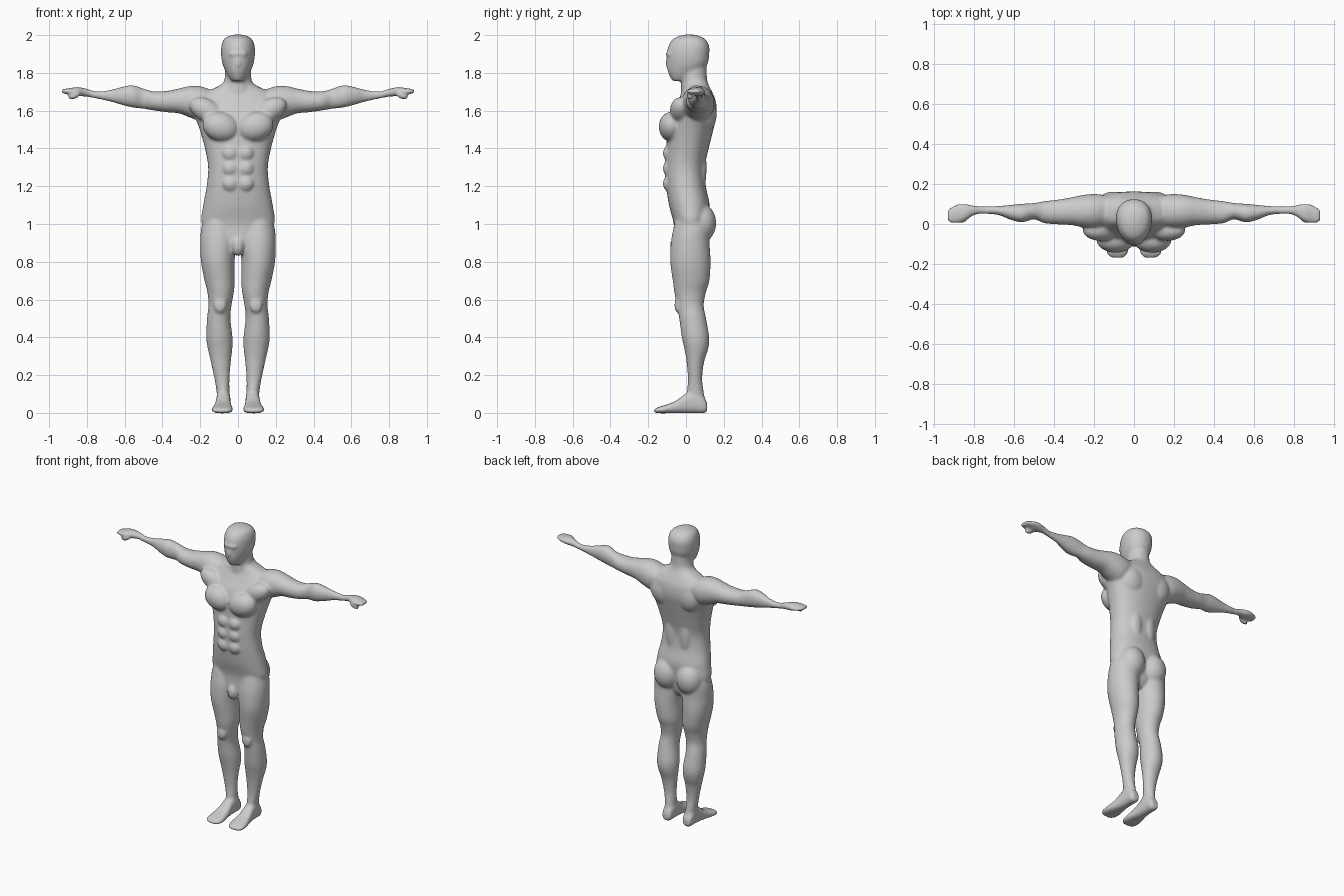
import bpy, bmesh, math
from mathutils import Matrix, Vector

bm = bmesh.new()
# where (t, a, b) go for each loft axis
ORDER = {'x': lambda t, a, b: (t, a, b),
         'y': lambda t, a, b: (a, t, b),
         'z': lambda t, a, b: (a, b, t)}


def spline(rows, steps=5):
    """Smoothly resample rows of cross-section numbers."""
    out = []
    n = len(rows)
    for i in range(n - 1):
        p0, p1, p2, p3 = (rows[max(0, min(n - 1, i + k))] for k in (-1, 0, 1, 2))
        for s in range(steps):
            u = s / steps
            out.append([0.5 * (2 * b + (c - a) * u + (2 * a - 5 * b + 4 * c - d) * u * u
                               + (3 * b - a - 3 * c + d) * u ** 3)
                        for a, b, c, d in zip(p0, p1, p2, p3)])
    out.append(list(rows[-1]))
    return out


def loft(axis, rows, side=1, power=2.0, taper=0.0, segs=40):
    """Closed tube; each row is (position, a_min, a_max, b_min, b_max)."""
    rings = []
    for t, a0, a1, b0, b1 in spline(rows):
        ring = []
        for k in range(segs):
            w = 2 * math.pi * k / segs
            c, s = math.cos(w), math.sin(w)
            c = math.copysign(abs(c) ** (2 / power), c)
            s = math.copysign(abs(s) ** (2 / power), s)
            c *= 1 + taper * s
            p = ORDER[axis](t, (a0 + a1) / 2 + c * (a1 - a0) / 2,
                            (b0 + b1) / 2 + s * (b1 - b0) / 2)
            ring.append(bm.verts.new((p[0] * side, p[1], p[2])))
        rings.append(ring)
    for r, q in zip(rings, rings[1:]):
        for k in range(segs):
            j = (k + 1) % segs
            bm.faces.new((r[k], r[j], q[j], q[k]))
    bm.faces.new(rings[0])
    bm.faces.new(rings[-1])


def blob(center, radii, side=1, tilt=0.0):
    """Ellipsoid muscle, tilted in the front plane."""
    c = Vector((center[0] * side, center[1], center[2]))
    m = (Matrix.Translation(c) @ Matrix.Rotation(tilt * side, 4, 'Y')
         @ Matrix.Diagonal((*radii, 1)))
    bmesh.ops.create_uvsphere(bm, u_segments=28, v_segments=18, radius=1, matrix=m)


# torso: height, left, right, front, back
torso = [(z, -w, w, f, b) for z, w, f, b in (
    (0.86, 0.06, -0.055, 0.07), (0.91, 0.13, -0.065, 0.10), (1.0, 0.192, -0.065, 0.115),
    (1.1, 0.184, -0.09, 0.125), (1.2, 0.166, -0.105, 0.105), (1.3, 0.158, -0.11, 0.10),
    (1.4, 0.175, -0.105, 0.12), (1.5, 0.203, -0.10, 0.145), (1.58, 0.23, -0.085, 0.162),
    (1.65, 0.23, -0.045, 0.158), (1.70, 0.165, -0.02, 0.138), (1.735, 0.095, -0.015, 0.12),
    (1.77, 0.06, -0.01, 0.11))]
loft('z', torso, power=2.25)

# neck and head
loft('z', [(1.66, -0.08, 0.08, -0.03, 0.12), (1.75, -0.074, 0.074, -0.025, 0.113),
           (1.80, -0.068, 0.068, -0.03, 0.11), (1.88, -0.07, 0.07, -0.03, 0.11)])
loft('z', [(1.757, -0.03, 0.03, -0.07, -0.005), (1.775, -0.046, 0.046, -0.083, 0.03),
           (1.81, -0.066, 0.066, -0.097, 0.085), (1.85, -0.082, 0.082, -0.101, 0.115),
           (1.90, -0.089, 0.089, -0.101, 0.123), (1.945, -0.087, 0.087, -0.092, 0.122),
           (1.98, -0.072, 0.072, -0.068, 0.10), (1.997, -0.043, 0.043, -0.03, 0.065),
           (2.003, -0.015, 0.015, 0.0, 0.035)], taper=0.12, power=2.1)
blob((0, -0.094, 1.852), (0.014, 0.015, 0.028))        # nose
blob((0, -0.089, 1.90), (0.05, 0.018, 0.014))          # brow
blob((0, -0.045, 0.885), (0.036, 0.04, 0.055))         # groin

# arm: distance out, front, back, bottom, top
arm = [(0.12, 0.00, 0.14, 1.58, 1.70), (0.19, -0.022, 0.15, 1.545, 1.727),
       (0.25, -0.018, 0.146, 1.562, 1.731), (0.31, -0.006, 0.134, 1.585, 1.718),
       (0.38, -0.002, 0.122, 1.592, 1.704), (0.45, 0.004, 0.114, 1.602, 1.703),
       (0.50, 0.024, 0.105, 1.61, 1.717), (0.56, 0.008, 0.101, 1.617, 1.735),
       (0.62, 0.022, 0.095, 1.632, 1.724), (0.68, 0.045, 0.09, 1.649, 1.709),
       (0.75, 0.05, 0.088, 1.664, 1.702), (0.80, 0.044, 0.092, 1.674, 1.716),
       (0.85, 0.012, 0.101, 1.677, 1.725), (0.89, 0.004, 0.097, 1.685, 1.719),
       (0.922, 0.007, 0.08, 1.69, 1.715), (0.935, 0.016, 0.066, 1.697, 1.709)]
# leg: height, inner, outer, front, back
leg = [(1.06, 0.03, 0.17, -0.05, 0.11), (0.98, 0.012, 0.194, -0.066, 0.125),
       (0.90, 0.008, 0.200, -0.08, 0.125), (0.80, 0.018, 0.196, -0.083, 0.13),
       (0.70, 0.017, 0.177, -0.07, 0.124), (0.64, 0.022, 0.162, -0.062, 0.106),
       (0.57, 0.034, 0.156, -0.048, 0.094), (0.50, 0.040, 0.164, -0.036, 0.106),
       (0.40, 0.029, 0.168, -0.022, 0.123), (0.34, 0.030, 0.160, -0.009, 0.118),
       (0.27, 0.038, 0.144, 0.003, 0.096), (0.18, 0.045, 0.125, 0.010, 0.086),
       (0.10, 0.045, 0.112, 0.004, 0.096), (0.03, 0.045, 0.112, 0.0, 0.105)]
# foot: depth, inner, outer, sole, top
foot = [(0.112, 0.055, 0.10, 0.008, 0.05), (0.095, 0.044, 0.11, -0.002, 0.085),
        (0.05, 0.040, 0.114, -0.002, 0.125), (0.0, 0.040, 0.117, -0.002, 0.103),
        (-0.05, 0.034, 0.126, -0.002, 0.066), (-0.10, 0.027, 0.137, -0.002, 0.045),
        (-0.14, 0.029, 0.138, -0.002, 0.033), (-0.16, 0.04, 0.128, 0.0, 0.024),
        (-0.17, 0.055, 0.105, 0.004, 0.016)]

for s in (-1, 1):
    loft('x', arm, s, power=2.1)
    loft('z', leg, s)
    loft('y', foot, s, power=2.6)
    blob((0.868, 0.022, 1.68), (0.034, 0.018, 0.018), s, 0.35)    # thumb
    blob((0.092, -0.078, 1.515), (0.098, 0.066, 0.077), s, -0.3)  # chest muscle
    blob((0.165, -0.03, 1.60), (0.10, 0.055, 0.06), s, -0.5)      # chest to shoulder
    blob((0.085, 0.075, 1.005), (0.088, 0.085, 0.105), s)         # buttock
    blob((0.10, 0.10, 1.58), (0.09, 0.062, 0.10), s, 0.3)         # shoulder blade
    blob((0.05, 0.075, 1.30), (0.045, 0.034, 0.15), s)            # lower back
    for z in (1.215, 1.295, 1.375):
        blob((0.041, -0.098, z), (0.040, 0.024, 0.039), s)        # stomach muscles
    blob((0.095, -0.045, 0.57), (0.034, 0.016, 0.04), s)          # kneecap

bmesh.ops.recalc_face_normals(bm, faces=bm.faces[:])
mesh = bpy.data.meshes.new("body")
bm.to_mesh(mesh)
bm.free()
body = bpy.data.objects.new("body", mesh)
bpy.context.collection.objects.link(body)

# fuse the parts into one smooth skin
fuse = body.modifiers.new("fuse", 'REMESH')
fuse.mode = 'VOXEL'
fuse.voxel_size = 0.008
fuse.use_smooth_shade = True
soften = body.modifiers.new("soften", 'SMOOTH')
soften.factor = 0.5
soften.iterations = 7

grey = bpy.data.materials.new("light grey")
grey.diffuse_color = (0.6, 0.6, 0.6, 1)
mesh.materials.append(grey)
